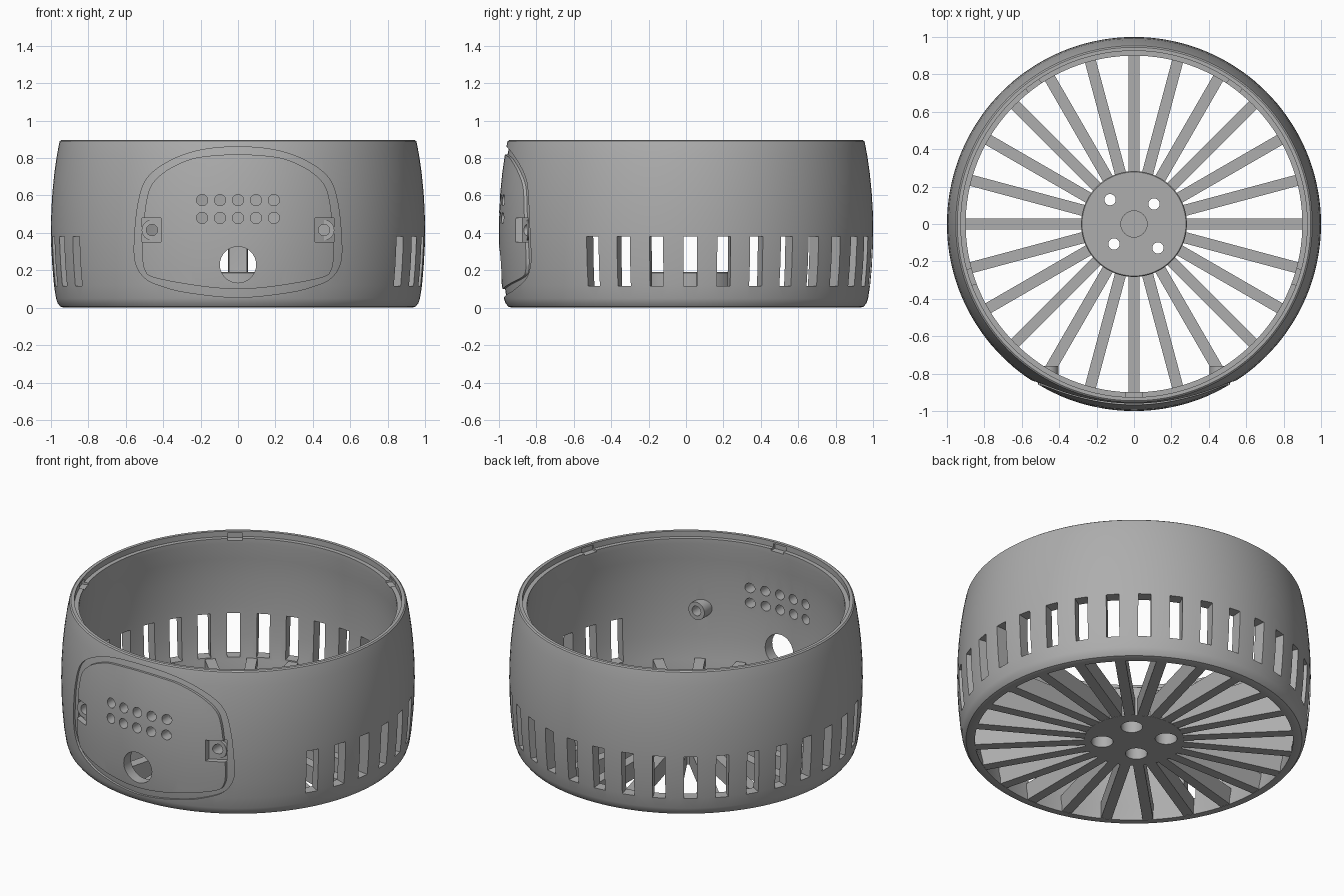
import bpy, bmesh, math
from mathutils import Matrix, Vector

if "Cube" in bpy.data.objects:
    bpy.data.objects.remove(bpy.data.objects["Cube"], do_unlink=True)

grey = bpy.data.materials.new("plastic grey")
grey.use_nodes = True
COLOUR = (0.42, 0.42, 0.42, 1)
grey.diffuse_color = COLOUR
grey.node_tree.nodes["Principled BSDF"].inputs["Base Color"].default_value = COLOUR


def make(name, bm):
    bmesh.ops.recalc_face_normals(bm, faces=bm.faces)
    mesh = bpy.data.meshes.new(name)
    bm.to_mesh(mesh)
    bm.free()
    mesh.materials.append(grey)
    ob = bpy.data.objects.new(name, mesh)
    bpy.context.collection.objects.link(ob)
    return ob


def revolve(name, profile, steps=144):
    """Closed (radius, height) profile turned around z."""
    bm = bmesh.new()
    vs = [bm.verts.new((r, 0, z)) for r, z in profile]
    es = [bm.edges.new((a, b)) for a, b in zip(vs, vs[1:] + vs[:1])]
    bmesh.ops.spin(bm, geom=vs + es, axis=(0, 0, 1), cent=(0, 0, 0),
                   angle=math.tau, steps=steps)
    bmesh.ops.remove_doubles(bm, verts=bm.verts, dist=1e-5)
    bmesh.ops.dissolve_degenerate(bm, edges=bm.edges, dist=1e-5)
    return make(name, bm)


def prism(name, outline, y0, y1):
    """Front-facing (x, z) outline pushed along y."""
    bm = bmesh.new()
    f = bm.faces.new([bm.verts.new((x, y0, z)) for x, z in outline])
    ext = bmesh.ops.extrude_face_region(bm, geom=[f])["geom"]
    bmesh.ops.translate(bm, vec=(0, y1 - y0, 0),
                        verts=[v for v in ext if isinstance(v, bmesh.types.BMVert)])
    return make(name, bm)


def boxes(name, items):
    """Boxes given as (angle, radius0, radius1, width, z0, z1)."""
    bm = bmesh.new()
    for a, r0, r1, w, z0, z1 in items:
        m = (Matrix.Rotation(a, 4, 'Z')
             @ Matrix.Translation(((r0 + r1) / 2, 0, (z0 + z1) / 2))
             @ Matrix.Diagonal((r1 - r0, w, z1 - z0, 1)))
        bmesh.ops.create_cube(bm, size=1, matrix=m)
    return make(name, bm)


def rods(name, items, axis='Z'):
    """Cylinders given as (centre, radius, length)."""
    bm = bmesh.new()
    turn = Matrix.Rotation(math.pi / 2, 4, 'X') if axis == 'Y' else Matrix()
    for c, r, length in items:
        bmesh.ops.create_cone(bm, cap_ends=True, segments=32, radius1=r, radius2=r,
                              depth=length, matrix=Matrix.Translation(c) @ turn)
    return make(name, bm)


def combine(ob, tool, operation='DIFFERENCE', keep=False):
    mod = ob.modifiers.new("cut", 'BOOLEAN')
    mod.operation, mod.object, mod.solver = operation, tool, 'EXACT'
    bpy.context.view_layer.objects.active = ob
    bpy.ops.object.modifier_apply(modifier=mod.name)
    if not keep:
        bpy.data.objects.remove(tool, do_unlink=True)


def smooth_outline(half, n=5):
    """Mirror a half outline and round it with a spline."""
    pts = [Vector(p) for p in half]
    pts += [Vector((-p.x, p.y)) for p in reversed(pts[1:-1])]
    out, k = [], len(pts)
    for i in range(k):
        a, b, c, d = (pts[(i + j) % k] for j in (-1, 0, 1, 2))
        for s in range(n):
            t = s / n
            out.append(0.5 * (2 * b + (c - a) * t + (2 * a - 5 * b + 4 * c - d) * t * t
                              + (3 * b - a - 3 * c + d) * t ** 3))
    return out


# barrel-shaped wall with a stepped lip
OUTER = [(0.93, 0), (0.95, 0.006), (0.965, 0.025), (0.973, 0.05), (0.984, 0.12),
         (0.993, 0.22), (0.999, 0.33), (1, 0.42), (0.998, 0.52), (0.992, 0.62),
         (0.982, 0.72), (0.969, 0.81), (0.957, 0.875), (0.953, 0.89), (0.945, 0.896)]
INNER = [(0.926, 0.896), (0.926, 0.862), (0.9, 0.862), (0.9, 0.83), (0.914, 0.73),
         (0.924, 0.6), (0.93, 0.42), (0.926, 0.25), (0.915, 0.1), (0.9, 0.03), (0.9, 0)]
shell = revolve("shell", OUTER + INNER)


def core(depth):
    """Solid of the outer shape, shrunk by a depth."""
    pts = [(r - depth, z) for r, z in OUTER]
    return revolve("core", [(0, 0)] + pts + [(0, OUTER[-1][1])])


# recess for the front panel
recess = prism("recess", smooth_outline(
    [(0, 0.86), (-0.17, 0.848), (-0.31, 0.81), (-0.43, 0.745), (-0.5, 0.67), (-0.535, 0.55),
     (-0.552, 0.39), (-0.55, 0.25), (-0.5, 0.16), (-0.4, 0.113), (-0.26, 0.08), (0, 0.055)]),
    -1.2, -0.6)
combine(recess, core(0.014))
combine(shell, recess)

# front panel following the wall curve
panel = prism("front_panel", smooth_outline(
    [(0, 0.82), (-0.15, 0.812), (-0.26, 0.792), (-0.38, 0.735), (-0.46, 0.66), (-0.49, 0.57),
     (-0.507, 0.42), (-0.512, 0.3), (-0.5, 0.205), (-0.445, 0.16), (-0.2, 0.115), (0, 0.1)]),
    -1.2, -0.6)
combine(panel, core(0), 'INTERSECT')
combine(panel, core(0.03))

# screw pockets at both sides of the panel
SCREW_X, SCREW_Z = 0.46, 0.415
for side in (-1, 1):
    x0, x1 = side * 0.412, side * 0.512
    pocket = prism("pocket", [(x0, 0.35), (x1, 0.35), (x1, 0.48), (x0, 0.48)], -1.2, -0.6)
    combine(pocket, core(0.033))
    combine(panel, pocket, keep=True)
    combine(shell, pocket)

# bosses behind the screws
bosses = rods("screw_bosses", [((s * SCREW_X, -0.805, SCREW_Z), 0.055, 0.09)
                               for s in (-1, 1)], 'Y')

# vent holes, cable hole and screw holes
front = [((x * 0.096, -0.9, z), 0.03, 0.5) for x in range(-2, 3) for z in (0.48, 0.575)]
front.append(((0, -0.9, 0.23), 0.097, 0.5))
front += [((s * SCREW_X, -0.85, SCREW_Z), 0.03, 0.5) for s in (-1, 1)]
holes = rods("holes", front, 'Y')
for part in (shell, panel):
    combine(part, holes, keep=True)
combine(bosses, holes)

# air slots around the sides and back
combine(shell, boxes("slots", [(math.radians(-30 + i * 240 / 23), 0.8, 1.1, 0.073, 0.115, 0.382)
                               for i in range(24)]))

# latch notches inside the lip
combine(shell, boxes("notches", [(math.radians(-90 + i * 72), 0.89, 0.937, 0.085, 0.85, 0.884)
                                 for i in range(5)]))

# base spokes
spokes = boxes("base_spokes", [(math.tau * i / 24, 0.25, 0.912, 0.06, 0.002, 0.11)
                               for i in range(24)])

# hub with a blind centre bore and counterbored bolt holes
hub = revolve("hub", [(0, 0.001), (0.283, 0.001), (0.283, 0.185), (0.278, 0.19), (0.07, 0.19),
                      (0.07, 0.09), (0, 0.09)], 64)
BOLTS = [(-0.128, 0.13), (0.107, 0.107), (-0.107, -0.107), (0.128, -0.128)]
combine(hub, rods("bolts", [((x, y, 0.1), 0.03, 0.4) for x, y in BOLTS]))
combine(hub, rods("counterbores", [((x, y, 0), 0.062, 0.2) for x, y in BOLTS]))

for ob in (shell, panel, bosses, hub):
    bpy.ops.object.select_all(action='DESELECT')
    ob.select_set(True)
    bpy.context.view_layer.objects.active = ob
    bpy.ops.object.shade_smooth_by_angle(angle=math.radians(30))
